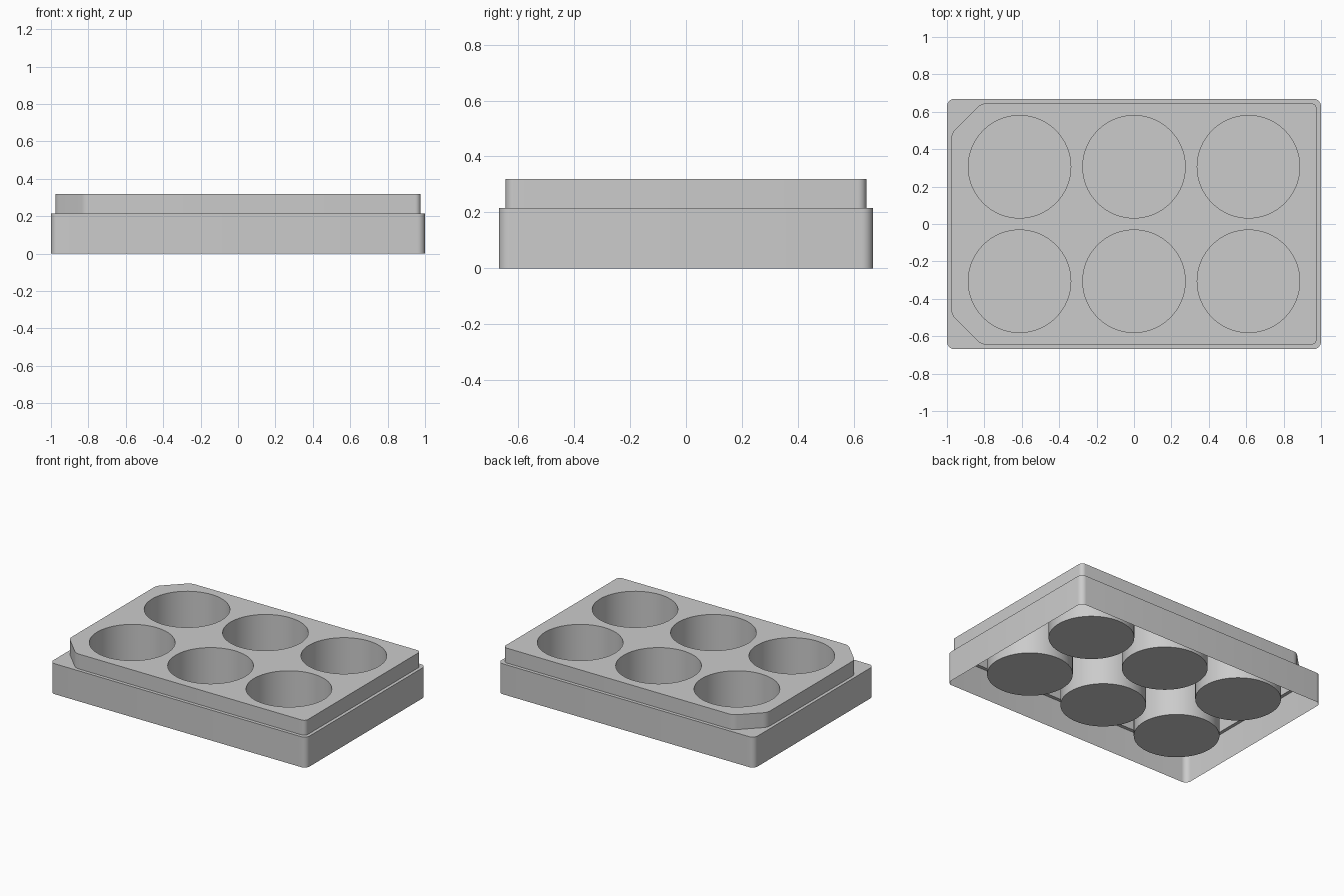
import bpy, bmesh, math
from mathutils import Vector

if "Cube" in bpy.data.objects:
    bpy.data.objects.remove(bpy.data.objects["Cube"])

HX, HY = 1.0, 0.669          # skirt half sizes
UX, UY = 0.977, 0.645        # upper block half sizes
CH = 0.16                    # chamfer on the two left corners
Z_LEDGE, Z_TOP, Z_WELL = 0.215, 0.32, 0.05
WELL_R, SEG = 0.274, 64
CENTRES = [(x, y) for x in (-0.612, 0, 0.612) for y in (-0.306, 0.306)]


def rounded(corners, dist, n=6):
    """Round every corner of a polygon, starting dist away from it."""
    out = []
    for i, c in enumerate(corners):
        c = Vector(c)
        a = c + (Vector(corners[i - 1]) - c).normalized() * dist
        b = c + (Vector(corners[(i + 1) % len(corners)]) - c).normalized() * dist
        w = math.cos(((a - c).angle(b - c)) / -2 + math.pi / 2)
        for k in range(n + 1):
            t = k / n
            p, q, r = (1 - t) ** 2, 2 * w * t * (1 - t), t * t
            out.append((a * p + c * q + b * r) / (p + q + r))
    return out


def circle(cx, cy):
    return [(cx + WELL_R * math.cos(2 * math.pi * i / SEG),
             cy + WELL_R * math.sin(2 * math.pi * i / SEG)) for i in range(SEG)]


def loop(bm, pts, z):
    vs = [bm.verts.new((p[0], p[1], z)) for p in pts]
    es = [bm.edges.new((vs[i], vs[(i + 1) % len(vs)])) for i in range(len(vs))]
    return vs, es


def wall(bm, low, high):
    for i in range(len(low)):
        j = (i + 1) % len(low)
        bm.faces.new((low[i], low[j], high[j], high[i]))


def fill(bm, edges):
    res = bmesh.ops.triangle_fill(bm, edges=edges, use_beauty=True, normal=(0, 0, 1))
    for f in res["geom"]:
        if isinstance(f, bmesh.types.BMFace) and f.normal.z < 0:
            f.normal_flip()


def finish(bm, name):
    bm.normal_update()
    me = bpy.data.meshes.new(name)
    bm.to_mesh(me)
    bm.free()
    ob = bpy.data.objects.new(name, me)
    bpy.context.collection.objects.link(ob)
    bpy.ops.object.select_all(action='DESELECT')
    ob.select_set(True)
    bpy.context.view_layer.objects.active = ob
    bpy.ops.object.shade_smooth_by_angle(angle=math.radians(30))


skirt_outline = rounded([(-HX, -HY), (HX, -HY), (HX, HY), (-HX, HY)], 0.04)
upper_outline = rounded([(-UX, CH - UY), (CH - UX, -UY), (UX, -UY),
                         (UX, UY), (CH - UX, UY), (-UX, UY - CH)], 0.03)

# skirt with ledge, open underneath
bm = bmesh.new()
low, _ = loop(bm, skirt_outline, 0)
high, outer = loop(bm, skirt_outline, Z_LEDGE)
wall(bm, low, high)
_, inner = loop(bm, upper_outline, Z_LEDGE)
fill(bm, outer + inner)
finish(bm, "skirt")

# upper block with six holes in its top
bm = bmesh.new()
low, _ = loop(bm, upper_outline, Z_LEDGE)
high, edges = loop(bm, upper_outline, Z_TOP)
wall(bm, low, high)
for c in CENTRES:
    edges += loop(bm, circle(*c), Z_TOP)[1]
fill(bm, edges)
finish(bm, "upper_plate")

# thin-walled wells hanging from the top
for n, c in enumerate(CENTRES):
    bm = bmesh.new()
    low, _ = loop(bm, circle(*c), Z_WELL)
    high, _ = loop(bm, circle(*c), Z_TOP)
    wall(bm, high, low)
    bm.faces.new(low)
    finish(bm, f"well_{n + 1}")
